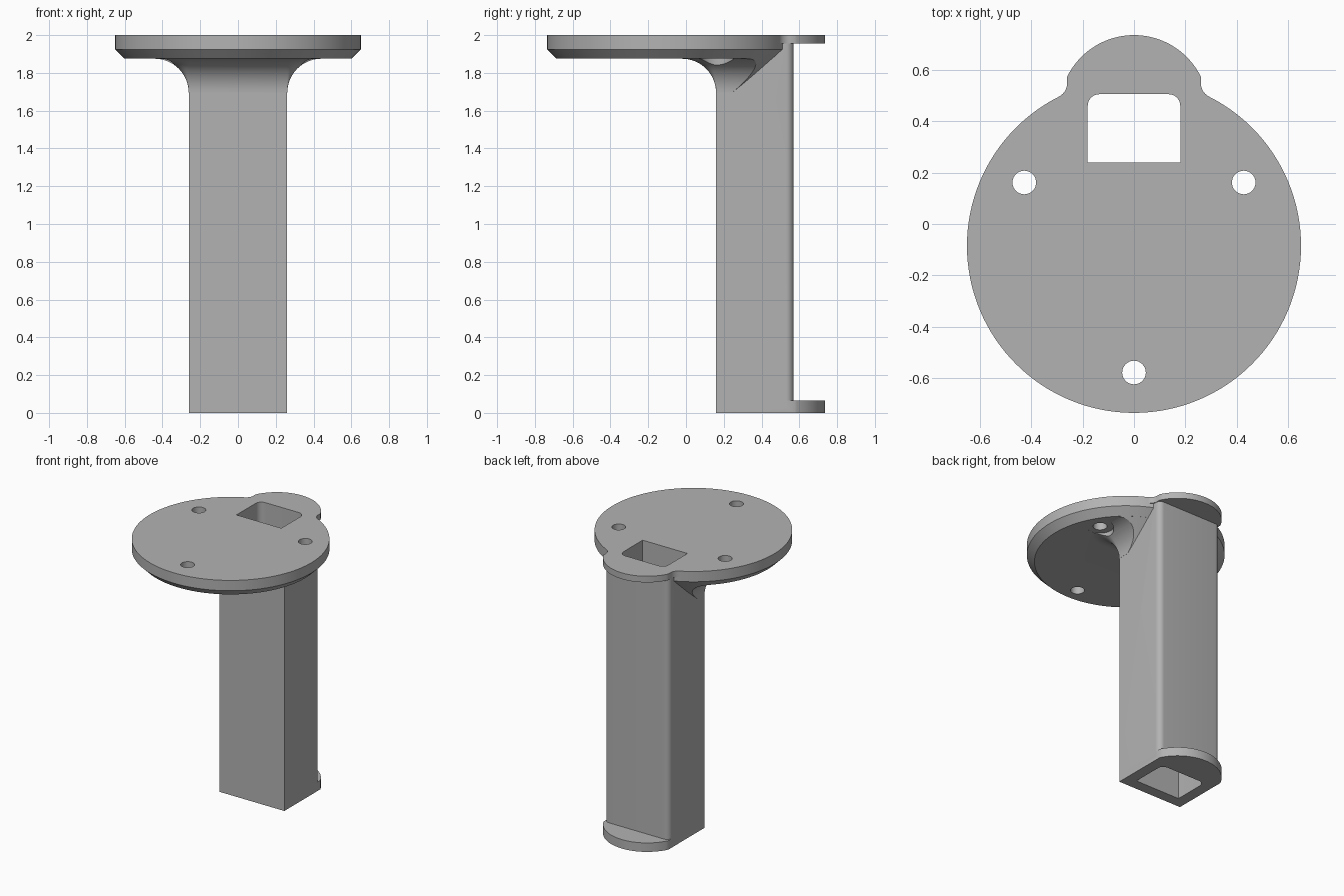
import bpy, bmesh
from math import sin, cos, pi, acos, atan2, sqrt, radians

if "Cube" in bpy.data.objects:
    bpy.data.objects.remove(bpy.data.objects["Cube"], do_unlink=True)

grey = bpy.data.materials.new("matte grey")
grey.use_nodes = True
grey.diffuse_color = (0.45, 0.45, 0.45, 1)
grey.node_tree.nodes["Principled BSDF"].inputs["Base Color"].default_value = grey.diffuse_color

DISC_Y, DISC_R = -0.085, 0.65
HALF_W, FRONT, BACK = 0.26, 0.16, 0.57


def arc(cx, cy, r, a0, a1, n):
    return [(cx + r * cos(a0 + (a1 - a0) * i / n), cy + r * sin(a0 + (a1 - a0) * i / n))
            for i in range(n + 1)]


def circle(cx, cy, r, n):
    return arc(cx, cy, r, 0, 2 * pi, n)[:-1]


def mirrored(points):
    return [(-x, y) for x, y in reversed(points)]


def loft(name, rings):
    """Closed solid through equal-length outlines, given as (z, outline)."""
    bm = bmesh.new()
    loops = [[bm.verts.new((x, y, z)) for x, y in outline] for z, outline in rings]
    n = len(loops[0])
    for low, high in zip(loops, loops[1:]):
        for i in range(n):
            j = (i + 1) % n
            bm.faces.new((low[i], low[j], high[j], high[i]))
    bm.faces.new(loops[0][::-1])
    bm.faces.new(loops[-1])
    bmesh.ops.recalc_face_normals(bm, faces=bm.faces[:])
    mesh = bpy.data.meshes.new(name)
    bm.to_mesh(mesh)
    bm.free()
    mesh.materials.append(grey)
    obj = bpy.data.objects.new(name, mesh)
    bpy.context.collection.objects.link(obj)
    return obj


def prism(name, outline, z0, z1):
    return loft(name, [(z0, outline), (z1, outline)])


def combine(target, tool, operation):
    mod = target.modifiers.new(operation.lower(), "BOOLEAN")
    mod.operation, mod.solver, mod.object = operation, "EXACT", tool
    bpy.context.view_layer.objects.active = target
    bpy.ops.object.modifier_apply(modifier=mod.name)
    bpy.data.objects.remove(tool, do_unlink=True)


def disc_ring(r):
    return circle(0, DISC_Y, r, 128)


# Round plate with a chamfered lower rim
post = loft("flanged_post", [(1.875, disc_ring(DISC_R - 0.05)),
                             (1.925, disc_ring(DISC_R)), (2, disc_ring(DISC_R))])

# Square column with rounded rear corners
rear = arc(HALF_W - 0.04, BACK - 0.04, 0.04, 0, pi / 2, 8)
column = prism("column", [(-HALF_W, FRONT), (HALF_W, FRONT)] + rear + mirrored(rear), 0.03, 1.97)

# Rear lobes: one on the foot, one blended into the plate
lobe_r, lobe_y = 0.29, 0.445
a = acos(HALF_W / lobe_r)
lobe = arc(0, lobe_y, lobe_r, a, pi - a, 40)
foot = prism("foot", [(-HALF_W, FRONT), (HALF_W, FRONT)] + lobe, 0, 0.065)

neck_r = 0.06
neck_x = HALF_W + neck_r
rise = sqrt((DISC_R + neck_r) ** 2 - neck_x ** 2)
neck = arc(neck_x, DISC_Y + rise, neck_r, pi + atan2(rise, neck_x), pi, 10)
side = [(0.25, 0.45)] + neck
top_lobe = prism("top_lobe", side + lobe + mirrored(side), 1.955, 2)


# Concave flare under the plate, trimmed by the cone of the chamfer
def flare_ring(offset):
    corners = [(HALF_W, 0.45, 0), (-HALF_W, 0.45, 1), (-HALF_W, FRONT, 2), (HALF_W, FRONT, 3)]
    return [p for x, y, q in corners for p in arc(x, y, offset, q * pi / 2, (q + 1) * pi / 2, 10)]


flare_r = 0.18
rings = []
for i in range(17):
    t = pi / 2 * i / 16
    rings.append((1.695 + flare_r * sin(t), flare_ring(0.001 + flare_r * (1 - cos(t)))))
rings.append((1.885, flare_ring(flare_r + 0.001)))
flare = loft("flare", rings)
cone = loft("trim_cone", [(1.625, disc_ring(DISC_R - 0.301)), (1.925, disc_ring(DISC_R - 0.001))])
combine(flare, cone, "INTERSECT")

for part in (column, flare, foot, top_lobe):
    combine(post, part, "UNION")

# Channel running the full height, rounded at the rear
inner = arc(0.135, 0.46, 0.045, 0, pi / 2, 8)
channel = prism("channel", [(-0.18, 0.24), (0.18, 0.24)] + inner + mirrored(inner), -0.1, 2.1)
combine(post, channel, "DIFFERENCE")

# Three screw holes, the rear two with clearance for the screw heads
for angle in (30, 150, 270):
    x = 0.493 * cos(radians(angle))
    y = DISC_Y + 0.493 * sin(radians(angle))
    combine(post, prism("screw_hole", circle(x, y, 0.046, 32), 1.6, 2.1), "DIFFERENCE")
    if angle < 180:
        combine(post, prism("head_clearance", circle(x, y, 0.09, 48), 1.6, 1.876), "DIFFERENCE")

bpy.ops.object.select_all(action="DESELECT")
post.select_set(True)
bpy.context.view_layer.objects.active = post
bpy.ops.object.shade_smooth_by_angle(angle=radians(30))
